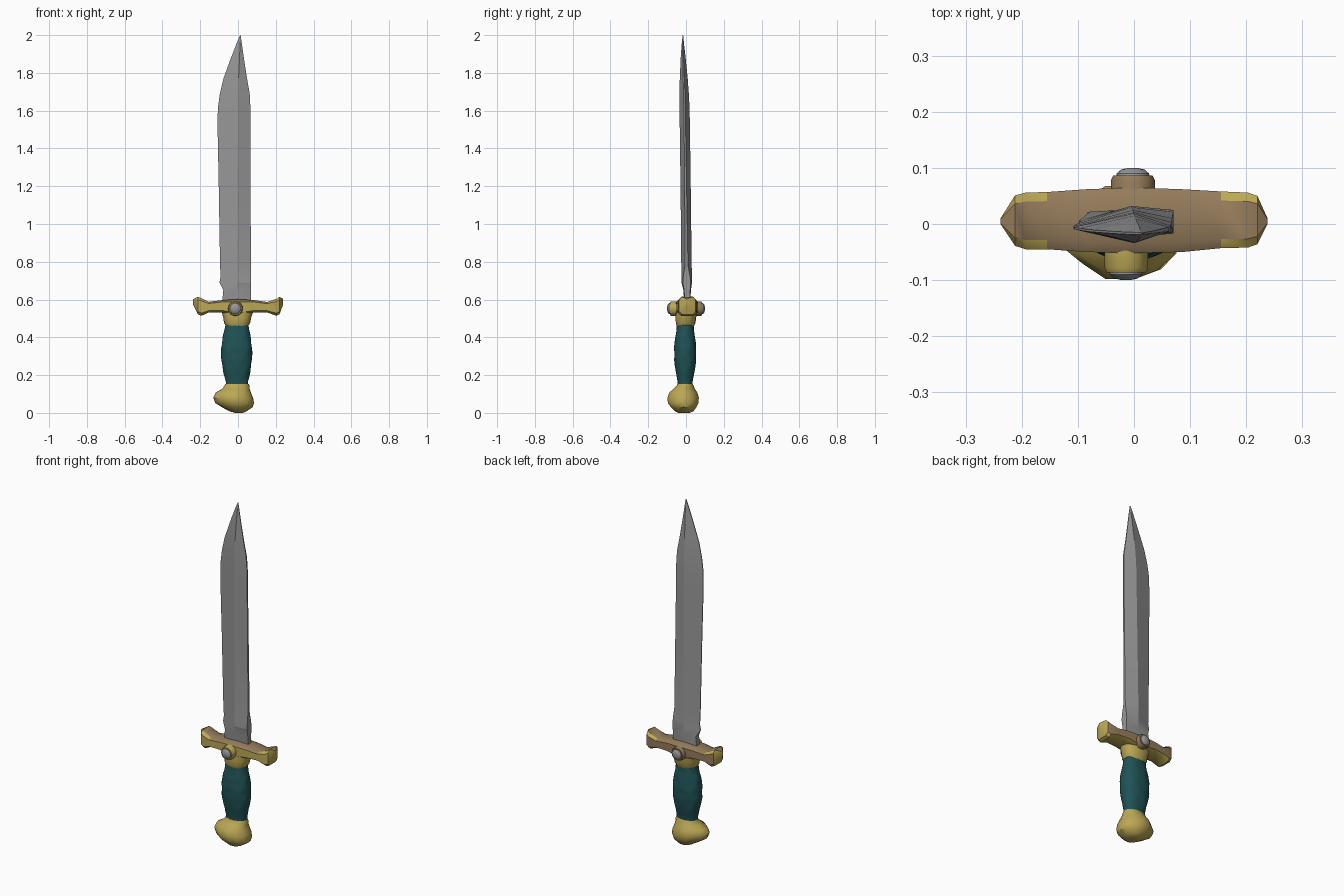
import bpy, bmesh, math
from mathutils import Vector

if "Cube" in bpy.data.objects:
    bpy.data.objects.remove(bpy.data.objects["Cube"])


def mat(name, rgb):
    m = bpy.data.materials.new(name)
    m.diffuse_color = (*rgb, 1)
    m.use_nodes = True
    m.node_tree.nodes["Principled BSDF"].inputs["Base Color"].default_value = m.diffuse_color
    return m


STEEL = mat("steel grey", (0.31, 0.31, 0.31))
GOLD = mat("gold", (0.50, 0.39, 0.09))
BROWN = mat("dull bronze", (0.30, 0.20, 0.105))
TEAL = mat("dark teal", (0.014, 0.085, 0.09))


def loft(name, rings, mats, rule=None, angle=40):
    """Skin a stack of equal-length point rings and cap both ends."""
    bm = bmesh.new()
    vs = [[bm.verts.new(p) for p in r] for r in rings]
    n = len(vs[0])
    for a, b in zip(vs, vs[1:]):
        for i in range(n):
            j = (i + 1) % n
            bm.faces.new((a[i], a[j], b[j], b[i]))
    bm.faces.new(vs[0][::-1])
    bm.faces.new(vs[-1])
    bmesh.ops.recalc_face_normals(bm, faces=bm.faces)
    bm.normal_update()
    if rule:
        for f in bm.faces:
            f.material_index = rule(f)
    me = bpy.data.meshes.new(name)
    bm.to_mesh(me)
    bm.free()
    for m in mats:
        me.materials.append(m)
    ob = bpy.data.objects.new(name, me)
    bpy.context.collection.objects.link(ob)
    bpy.ops.object.select_all(action='DESELECT')
    ob.select_set(True)
    bpy.context.view_layer.objects.active = ob
    bpy.ops.object.shade_smooth_by_angle(angle=math.radians(angle))
    return ob


def oval(z, x0, x1, y0, y1, n=16, power=0.85, bump=None):
    """Rounded horizontal ring filling the given bounds."""
    pts = []
    for i in range(n):
        t = 2 * math.pi * i / n
        c, s = math.cos(t), math.sin(t)
        k = 1 + (bump(t, z) if bump else 0)
        px = math.copysign(abs(c) ** power, c) * k
        py = math.copysign(abs(s) ** power, s) * k
        pts.append(Vector(((x0 + x1) / 2 + px * (x1 - x0) / 2,
                           (y0 + y1) / 2 + py * (y1 - y0) / 2, z)))
    return pts


# Blade: z, left x, right x, ridge x, front y, back y, spine half thickness
blade = [(0.57, -.085, .070, -.005, -.008, .022, .012),
         (0.65, -.078, .070, -.005, -.014, .026, .016),
         (0.69, -.098, .070, -.005, -.024, .032, .021),
         (0.72, -.092, .070, -.005, -.025, .032, .018),
         (0.78, -.095, .068, -.005, -.025, .030, .008),
         (1.20, -.102, .067, -.002, -.029, .025, .005),
         (1.50, -.108, .066, .000, -.033, .021, .004),
         (1.61, -.107, .066, .000, -.034, .019, .004),
         (1.69, -.096, .062, .001, -.034, .015, .004),
         (1.77, -.077, .048, .003, -.033, .009, .003),
         (1.88, -.037, .031, .008, -.028, -.002, .002),
         (1.95, -.010, .021, .011, -.023, -.010, .002),
         (2.00, .011, .014, .013, -.018, -.016, .0005)]
rings = []
for z, l, r, m, f, b, t in blade:
    c = (f + b) / 2
    e = t if z < 0.68 else 0.002
    rings.append([(l, c - e, z), (m, f, z), (r, c - t, z),
                  (r, c + t, z), (m, b, z), (l, c + e, z)])
loft("blade", rings, [STEEL], angle=12)

# Crossguard: x, bottom z, top z, front y, back y
guard = [(-.238, .572, .602, .000, .010), (-.212, .522, .615, -.039, .051),
         (-.193, .514, .607, -.045, .056), (-.155, .532, .588, -.045, .057),
         (-.085, .532, .597, -.050, .062), (0, .515, .602, -.052, .065),
         (.085, .532, .597, -.050, .062), (.155, .532, .587, -.043, .058),
         (.203, .514, .604, -.042, .056), (.220, .522, .614, -.036, .050),
         (.238, .572, .604, .000, .010)]
rings = []
for x, z0, z1, y0, y1 in guard:
    c, d = (y1 - y0) * .16, (z1 - z0) * .16
    rings.append([(x, y0 + c, z0), (x, y1 - c, z0), (x, y1, z0 + d), (x, y1, z1 - d),
                  (x, y1 - c, z1), (x, y0 + c, z1), (x, y0, z1 - d), (x, y0, z0 + d)])
loft("crossguard", rings, [GOLD, BROWN],
     lambda f: int(f.normal.z > .8 or f.normal.y > .8), 35)

# Collar joining guard and grip
loft("guard_collar", [oval(.458, -.062, .052, -.048, .042), oval(.475, -.074, .064, -.054, .050),
                      oval(.505, -.078, .070, -.055, .054), oval(.545, -.090, .084, -.053, .060)],
     [GOLD])

# Round bosses with a steel stud, front and back
for side, label, x in ((-1, "front", -.014), (1, "back", -.002)):
    def disc(r, y):
        return [(x + r * math.cos(i * math.pi / 8), side * y, .552 + r * math.sin(i * math.pi / 8))
                for i in range(16)]
    loft(label + "_boss", [disc(.039, .040), disc(.039, .078), disc(.035, .086), disc(.029, .086)],
         [GOLD if side < 0 else BROWN])
    loft(label + "_stud", [disc(.030, .080), disc(.029, .090), disc(.021, .097), disc(.008, .100)],
         [STEEL])

# Grip: swelling oval with a crossed wrap pattern
grip = [(.125, -.064, .054, -.043, .032), (.17, -.067, .056, -.046, .036),
        (.22, -.079, .066, -.056, .047), (.28, -.090, .075, -.063, .054),
        (.34, -.091, .076, -.064, .055), (.40, -.082, .068, -.058, .049),
        (.44, -.072, .060, -.051, .043), (.48, -.067, .056, -.047, .040)]


def wrap(t, z):
    a, b = 3 * t + 30 * z, 3 * t - 30 * z
    return .035 * max(abs(math.cos(a)), abs(math.cos(b))) ** 4 - .03


rings = []
for p, q in zip(grip, grip[1:]):
    for k in range(4):
        rings.append(oval(*[u + (v - u) * k / 4 for u, v in zip(p, q)], n=36, bump=wrap))
rings.append(oval(*grip[-1], n=36, bump=wrap))
loft("grip", rings, [TEAL], angle=30)

# Pommel: lopsided knob with a lobe to the left
pommel = [(0, -.015, .025, -.040, .020), (.008, -.045, .045, -.060, .040),
          (.030, -.085, .078, -.082, .057), (.052, -.120, .085, -.098, .068),
          (.080, -.131, .080, -.100, .070), (.108, -.118, .068, -.090, .062),
          (.128, -.083, .062, -.066, .048), (.142, -.073, .062, -.052, .042),
          (.153, -.068, .058, -.047, .036)]
rings = []
for row in pommel:
    ring = oval(*row, n=14, power=.95)
    for p in ring:  # narrow the left lobe to a blunt beak
        if p.x < -.07:
            p.y = (p.y + .02) * .8 - .02
    rings.append(ring)
loft("pommel", rings, [GOLD], angle=35)
